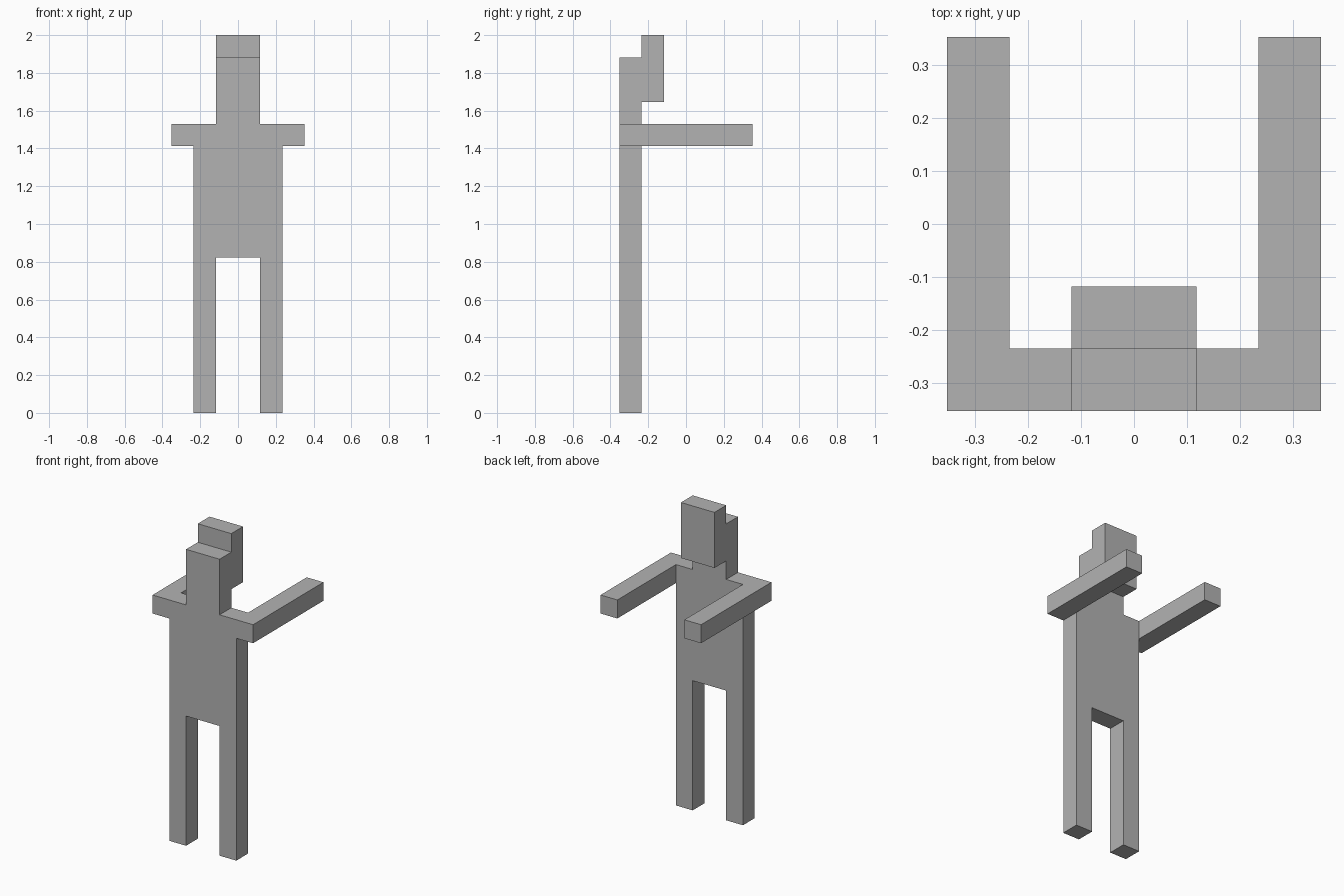
import bpy
import bmesh
from mathutils import Vector

cube = bpy.data.objects.get("Cube")
if cube:
    bpy.data.objects.remove(cube, do_unlink=True)

U = 2 / 17  # block size: the figure stands 17 blocks tall

grey = bpy.data.materials.new("plain grey")
grey.use_nodes = True
colour = (0.45, 0.45, 0.45, 1)
grey.diffuse_color = colour
grey.node_tree.nodes["Principled BSDF"].inputs["Base Color"].default_value = colour


def extrude_profile(name, points, direction):
    """Extrude a flat outline, given in blocks, into a solid part."""
    bm = bmesh.new()
    face = bm.faces.new([bm.verts.new(Vector(p) * U) for p in points])
    result = bmesh.ops.extrude_face_region(bm, geom=[face], use_keep_orig=True)
    moved = [g for g in result["geom"] if isinstance(g, bmesh.types.BMVert)]
    bmesh.ops.translate(bm, verts=moved, vec=Vector(direction) * U)
    bmesh.ops.recalc_face_normals(bm, faces=bm.faces)
    mesh = bpy.data.meshes.new(name)
    bm.to_mesh(mesh)
    bm.free()
    mesh.materials.append(grey)
    obj = bpy.data.objects.new(name, mesh)
    bpy.context.collection.objects.link(obj)
    return obj


# Torso and legs: one front outline, mirrored about the middle
half = [(1, 7), (1, 0), (2, 0), (2, 13)]
outline = half + [(-x, z) for x, z in reversed(half)]
extrude_profile("torso_and_legs", [(x, -3, z) for x, z in outline], (0, 1, 0))

# Neck and head: stepped side outline
side = [(-3, 13), (-2, 13), (-2, 14), (-1, 14),
        (-1, 17), (-2, 17), (-2, 16), (-3, 16)]
extrude_profile("neck_and_head", [(-1, y, z) for y, z in side], (2, 0, 0))

# Arms: long bars reaching backward from the shoulders
for name, s in (("left_arm", 1), ("right_arm", -1)):
    end = [(2 * s, -3, 12), (3 * s, -3, 12), (3 * s, -3, 13), (2 * s, -3, 13)]
    extrude_profile(name, end, (0, 6, 0))
